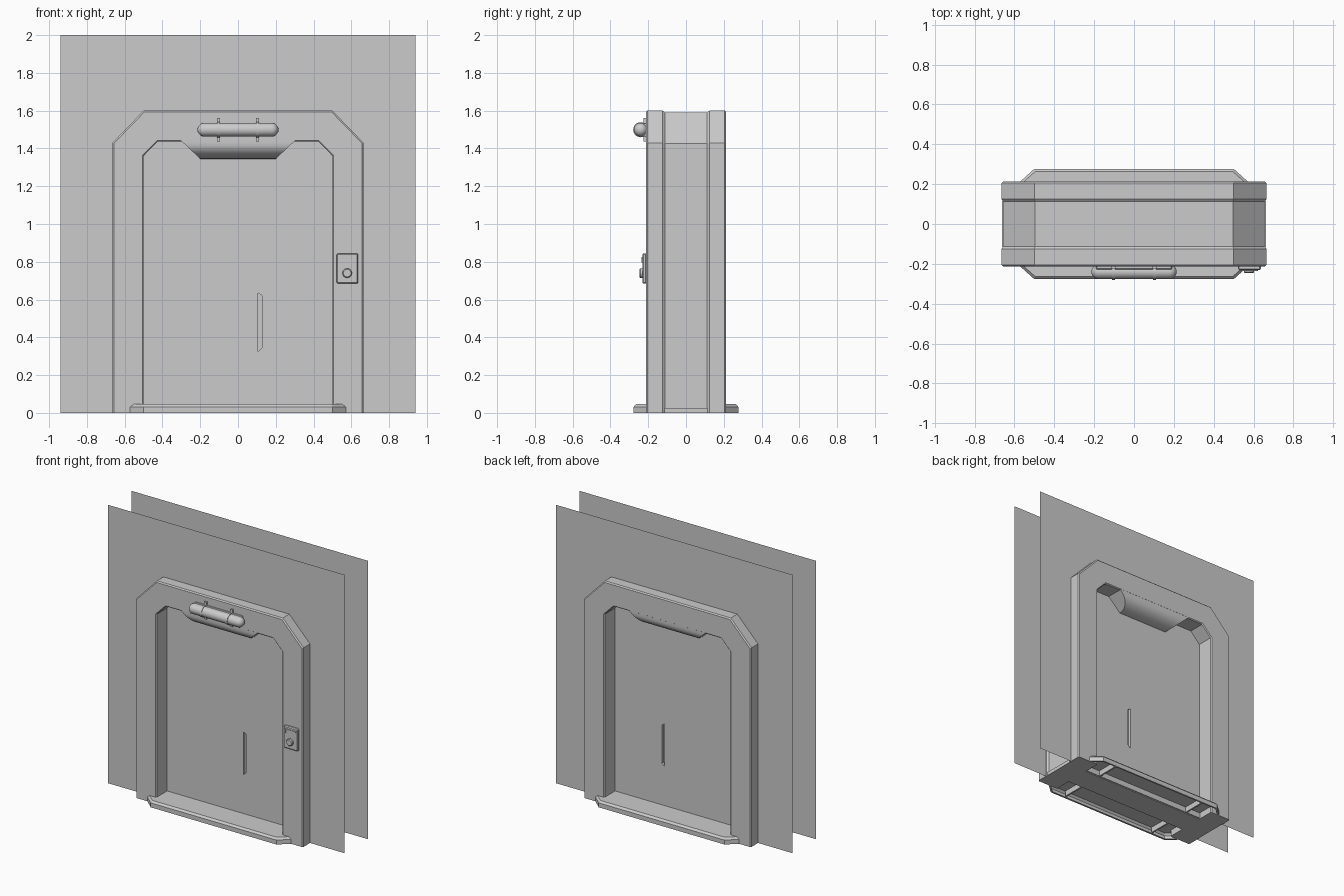
import bpy, bmesh
from math import sin, cos, pi
from mathutils import Vector

if "Cube" in bpy.data.objects:
    bpy.data.objects.remove(bpy.data.objects["Cube"])


def make(name, verts, faces, smooth=None):
    bm = bmesh.new()
    vs = [bm.verts.new(v) for v in verts]
    for f in faces:
        bm.faces.new([vs[i] for i in f])
    bmesh.ops.recalc_face_normals(bm, faces=bm.faces)
    me = bpy.data.meshes.new(name)
    bm.to_mesh(me)
    bm.free()
    ob = bpy.data.objects.new(name, me)
    bpy.context.collection.objects.link(ob)
    if smooth:
        bpy.ops.object.select_all(action='DESELECT')
        ob.select_set(True)
        bpy.context.view_layer.objects.active = ob
        bpy.ops.object.shade_smooth_by_angle(angle=smooth)
    return ob


def loft(name, rings, smooth=None, cap_start=True, cap_end=True):
    """Skin closed rings of equal length."""
    n = len(rings[0])
    faces = [(r * n + i, r * n + (i + 1) % n, (r + 1) * n + (i + 1) % n, (r + 1) * n + i)
             for r in range(len(rings) - 1) for i in range(n)]
    if cap_start:
        faces.append(tuple(range(n)))
    if cap_end:
        faces.append(tuple(range((len(rings) - 1) * n, len(rings) * n)))
    return make(name, [p for r in rings for p in r], faces, smooth)


def box(name, x0, x1, y0, y1, z0, z1, bevel=0):
    ring = lambda z: [(x0, y0, z), (x1, y0, z), (x1, y1, z), (x0, y1, z)]
    ob = loft(name, [ring(z0), ring(z1)])
    if bevel:
        m = ob.modifiers.new("bevel", 'BEVEL')
        m.width, m.segments = bevel, 1
    return ob


def arch(hw, shoulder, top_hw, top):
    return [(-hw, 0), (-hw, shoulder), (-top_hw, top), (top_hw, top), (hw, shoulder), (hw, 0)]


def inset(path, d):
    """Mitred offset of an open arch path towards its inside."""
    out = []
    for i, p in enumerate(path):
        ns = []
        for a, b in ((i - 1, i), (i, i + 1)):
            if a >= 0 and b < len(path):
                t = (Vector(path[b]) - Vector(path[a])).normalized()
                ns.append(Vector((t.y, -t.x)))
        m = sum(ns, Vector((0, 0))).normalized()
        out.append(Vector(p) + m * (d / m.dot(ns[0])))
    return out


OUTER, INNER = arch(.665, 1.43, .5, 1.6), arch(.5, 1.36, .425, 1.437)

# door frame: one cross-section with an outer channel, swept around the arch
section = [(OUTER, y, d) for y, d in ((-.213, .008), (-.205, 0), (-.125, 0), (-.112, .01),
                                      (.112, .01), (.125, 0), (.205, 0), (.213, .008))]
section += [(INNER, y, d) for y, d in ((.213, -.006), (.207, 0), (-.207, 0), (-.213, -.006))]
cols = [[(p.x, y, p.y) for p in inset(path, d)] for path, y, d in section]
loft("door_frame", [[c[i] for c in cols] for i in range(6)])
for s, side in ((-1, "left"), (1, "right")):
    a, b = sorted((s * .64, s * .663))
    box("channel_foot_" + side, a, b, -.115, .115, 0, .025)

# rounded header drop, narrowing downwards
prof = [(-.2125, 1.46)]
prof += [(-.09 - .1225 * cos(a), 1.43 - .085 * sin(a)) for a in [i * pi / 16 for i in range(9)]]
prof += [(-y, z) for y, z in reversed(prof)]
half = lambda z: .2 + (z - 1.345) * 1.06
loft("header_drop", [[(s * half(z), y, z) for y, z in prof] for s in (-1, 1)], .6)

# door leaf with a grip slot on both faces
leaf = arch(.505, 1.365, .43, 1.442)
door = loft("door_leaf", [[(x, y, z) for x, z in leaf] for y in (-.09, .09)])
slot = [(.106, .325), (.128, .345), (.128, .62), (.106, .635)]
for s in (-1, 1):
    cut = loft("slot_cutter", [[(x, s * y, z) for x, z in slot] for y in (.07, .12)])
    cut.hide_render = True
    cut.hide_viewport = True
    m = door.modifiers.new("slot", 'BOOLEAN')
    m.operation, m.solver, m.object = 'DIFFERENCE', 'EXACT', cut

# thin wall sheets with an opening behind the frame
wall = [(-.94, 0), (-.94, 2), (-.6, 2), (.6, 2), (.94, 2), (.94, 0)]
hole = arch(.6, 1.4, .47, 1.53)
for y, name in ((-.132, "front_wall"), (.132, "back_wall")):
    make(name, [(x, y, z) for x, z in wall + hole],
         [(i, i + 1, i + 7, i + 6) for i in range(5)])


# threshold: chamfered tray, open underneath, with ribs
def octagon(d, z):
    q = [(.5 - d * .4, .277 - d), (.58 - d, .205 - d * .4)]
    pts = [q[0], q[1], (q[1][0], -q[1][1]), (q[0][0], -q[0][1])]
    return [(x, y, z) for x, y in pts] + [(-x, -y, z) for x, y in pts]


loft("threshold", [octagon(.012, .004), octagon(.012, 0), octagon(0, 0),
                   octagon(0, .032), octagon(.013, .046)], cap_start=False)
for s in (-1, 1):
    box("long_rib", -.5, .5, s * .09 - .006, s * .09 + .006, .005, .044)
    box("cross_rib", s * .38 - .006, s * .38 + .006, -.26, .26, .005, .044)
hexa = lambda r, z: [(r * cos(i * pi / 3), r * sin(i * pi / 3), z) for i in range(6)]
loft("hub_rib", [hexa(.07, .044), hexa(.07, .005), hexa(.06, .005), hexa(.06, .044)],
     cap_start=False, cap_end=False)


# lamp: capsule lying along x, with two clips
def disc_x(x, r, n=20):
    return [(x, -.24 + r * cos(2 * pi * i / n), 1.499 + r * sin(2 * pi * i / n)) for i in range(n)]


R = .036
ends = [(.178 + R * sin(a), R * cos(a)) for a in [i * pi / 14 for i in range(7)]]
loft("lamp", [disc_x(-x, r) for x, r in reversed(ends)] + [disc_x(x, r) for x, r in ends], .7)
box("lamp_base", -.19, .19, -.228, -.205, 1.462, 1.536, .004)
for s in (-1, 1):
    x = s * .103
    loft("lamp_clip", [disc_x(x - .007, .04), disc_x(x + .007, .04)], .6)
    box("lamp_clip_foot", x - .009, x + .009, -.224, -.208, 1.437, 1.562)


# call panel with a display slit and round button
def disc_y(y, r, n=20):
    return [(.578 + r * cos(2 * pi * i / n), y, .74 + r * sin(2 * pi * i / n)) for i in range(n)]


box("call_panel", .522, .636, -.231, -.208, .685, .845, .006)
box("panel_display_top", .535, .622, -.235, -.228, .818, .826)
box("panel_display_side", .535, .542, -.235, -.228, .795, .82)
loft("panel_button", [disc_y(-.228, .025), disc_y(-.242, .025), disc_y(-.247, .02)], .6)
